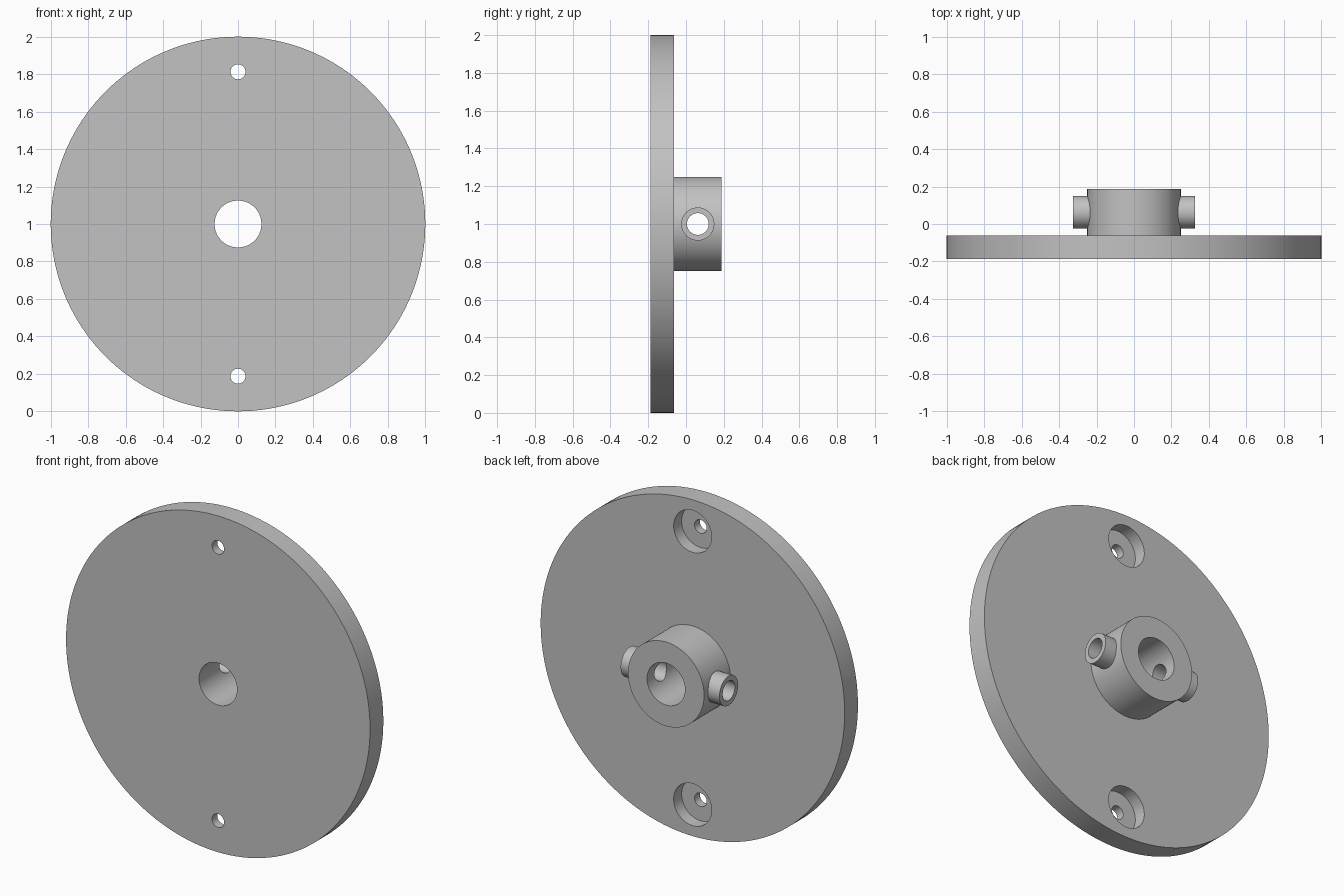
import bpy
import math

cube = bpy.data.objects.get("Cube")
if cube:
    bpy.data.objects.remove(cube, do_unlink=True)

# One plain grey for the whole casting
grey = bpy.data.materials.new("plain grey")
grey.use_nodes = True
colour = (0.54, 0.54, 0.54, 1)
grey.diffuse_color = colour
grey.node_tree.nodes["Principled BSDF"].inputs["Base Color"].default_value = colour

MID = 1.0            # height of the disc centre
BACK = -0.0625       # back face of the disc
BOSS_Y = 0.0625      # axis of the side bosses


def cylinder(name, radius, start, end, axis="y", y=0.0, z=MID, sides=96):
    """Cylinder running from start to end along the x or y axis."""
    mid = (start + end) / 2
    place = (0, mid, z) if axis == "y" else (mid, y, z)
    turn = (math.pi / 2, 0, 0) if axis == "y" else (0, math.pi / 2, 0)
    bpy.ops.mesh.primitive_cylinder_add(
        vertices=sides, radius=radius, depth=end - start, location=place, rotation=turn)
    obj = bpy.context.object
    obj.name = name
    obj.data.materials.append(grey)
    return obj


def combine(body, tool, operation):
    """Apply an exact boolean and discard the tool."""
    tool.hide_render = True
    mod = body.modifiers.new(operation.lower(), "BOOLEAN")
    mod.operation = operation
    mod.solver = "EXACT"
    mod.object = tool
    bpy.ops.object.select_all(action="DESELECT")
    bpy.context.view_layer.objects.active = body
    body.select_set(True)
    bpy.ops.object.modifier_apply(modifier=mod.name)
    bpy.data.objects.remove(tool, do_unlink=True)


# Disc with a raised hub and two side bosses
flange = cylinder("hub_flange", 1.0, -0.1875, BACK, sides=160)
combine(flange, cylinder("hub", 0.25, -0.15, 0.1875), "UNION")
combine(flange, cylinder("side_bosses", 0.0875, -0.325, 0.325, "x", BOSS_Y, sides=64), "UNION")

# Shaft bore and the set screw bore crossing it
combine(flange, cylinder("shaft_bore", 0.125, -0.3, 0.3), "DIFFERENCE")
combine(flange, cylinder("screw_bore", 0.0575, -0.5, 0.5, "x", BOSS_Y, sides=48), "DIFFERENCE")

# Mounting holes, counterbored from the back
for side in (-1, 1):
    height = MID + side * 0.8125
    combine(flange, cylinder("counterbore", 0.125, BACK - 0.075, 0.1, z=height, sides=64), "DIFFERENCE")
    combine(flange, cylinder("bolt_hole", 0.04, -0.3, 0.1, z=height, sides=48), "DIFFERENCE")

bpy.ops.object.select_all(action="DESELECT")
flange.select_set(True)
bpy.context.view_layer.objects.active = flange
bpy.ops.object.shade_smooth_by_angle(angle=math.radians(30))
